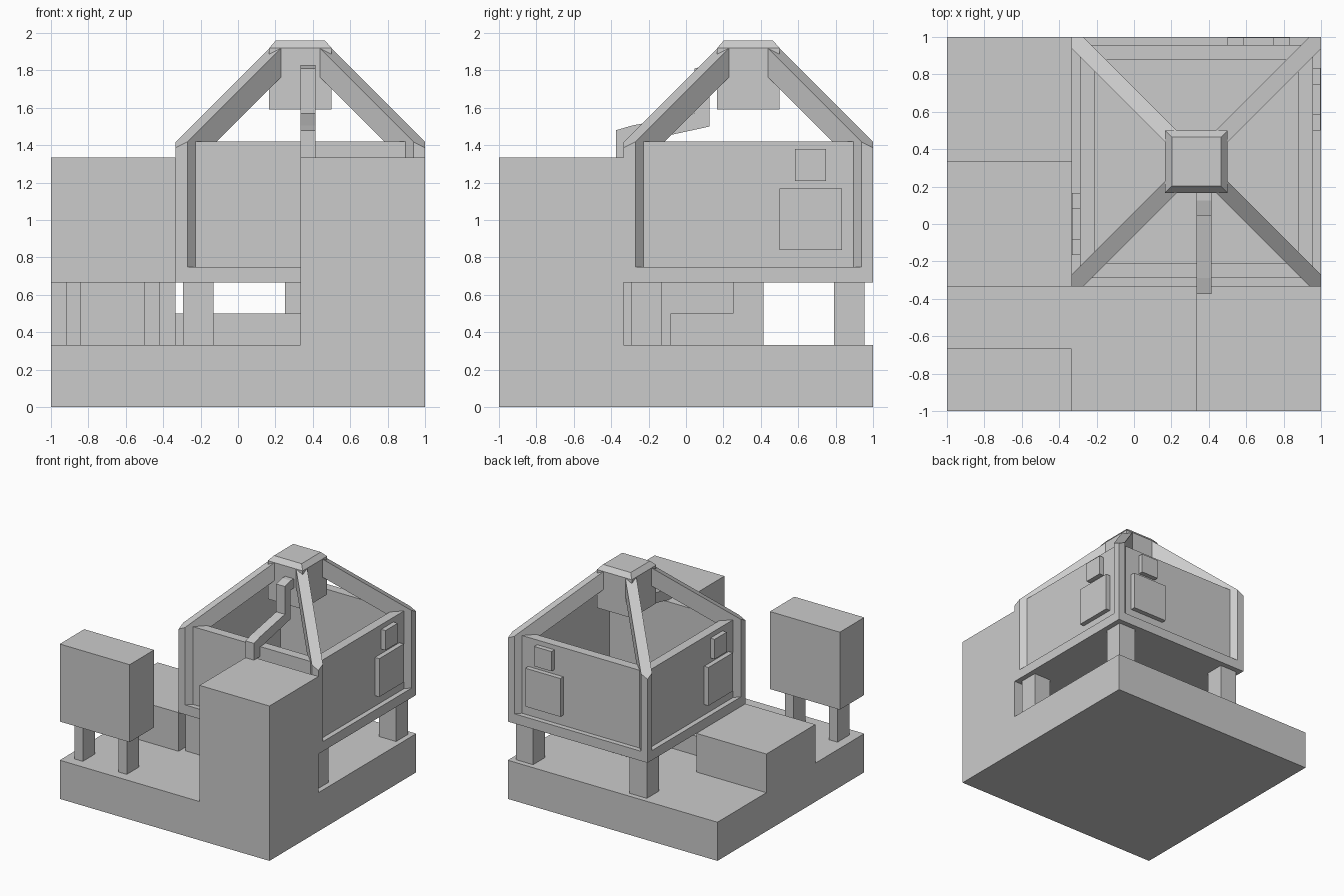
import bpy, bmesh

cube = bpy.data.objects.get("Cube")
if cube:
    bpy.data.objects.remove(cube, do_unlink=True)

grey = bpy.data.materials.new("plain_grey")
grey.use_nodes = True
colour = (0.6, 0.6, 0.6, 1)
grey.diffuse_color = colour
grey.node_tree.nodes["Principled BSDF"].inputs["Base Color"].default_value = colour


def loft(name, rings):
    """Join matching rings of points and close both ends."""
    bm = bmesh.new()
    loops = [[bm.verts.new(p) for p in ring] for ring in rings]
    count = len(loops[0])
    for a, b in zip(loops, loops[1:]):
        for i in range(count):
            j = (i + 1) % count
            bm.faces.new((a[i], a[j], b[j], b[i]))
    bm.faces.new(loops[0])
    bm.faces.new(loops[-1])
    bmesh.ops.recalc_face_normals(bm, faces=bm.faces)
    mesh = bpy.data.meshes.new(name)
    bm.to_mesh(mesh)
    bm.free()
    mesh.materials.append(grey)
    obj = bpy.data.objects.new(name, mesh)
    bpy.context.collection.objects.link(obj)
    return obj


def square(x, y, z):
    return [(x[0], y[0], z), (x[1], y[0], z), (x[1], y[1], z), (x[0], y[1], z)]


def box(name, x, y, z):
    return loft(name, [square(x, y, h) for h in z])


T = 1 / 3          # grid cell, also the cabin centre
LOW, HIGH, WALL_TOP = 0.75, 1.335, 1.42

# Ground slab and the solid blocks standing on it
box("base", (-1, 1), (-1, 1), (0, T))
box("tall_block", (T, 1), (-1, -T), (T, HIGH))
box("low_block", (-1, -T), (-T, T), (T, 2 * T))

# Raised tank on two legs
box("tank", (-1, -T), (-1, -2 * T), (2 * T, HIGH))
for i, x in enumerate((-0.88, -0.46)):
    box(f"tank_leg_{i}", (x - 0.04, x + 0.04), (-0.915, -0.75), (T, 2 * T))

# Cabin floor, legs and the duct underneath
box("cabin_floor", (-T, 1), (-T, 1), (2 * T, LOW))
ends = ((-0.295, -0.13), (0.79, 0.955))
for i, x in enumerate(ends):
    for j, y in enumerate(ends):
        box(f"cabin_leg_{i}{j}", x, y, (T, 2 * T))
mid = (0.25, 0.415)
box("duct_column", mid, mid, (T, 2 * T))
box("duct_from_block", (-T, mid[1]), (-0.083, 0.083), (T, 0.5))
box("duct_to_column", mid, (0.083, mid[0]), (T, 0.5))

# Open-topped cabin walls
outer, inner = (-0.29, 0.957), (-0.21, 0.877)
heights = (LOW, WALL_TOP)
box("front_wall", outer, (outer[0], inner[0]), heights)
box("back_wall", outer, (inner[1], outer[1]), heights)
box("right_wall", (outer[0], inner[0]), inner, heights)
box("left_wall", (inner[1], outer[1]), inner, heights)

# Raised wall panels, one large and one small on three sides
for size, half, z in (("large", 0.167, (0.84, 1.17)), ("small", 0.083, (1.21, 1.38))):
    far = (2 * T - half, 2 * T + half)
    box(f"left_{size}_panel", (outer[1], 0.998), far, z)
    box(f"back_{size}_panel", far, (outer[1], 0.998), z)
    box(f"right_{size}_panel", (-0.331, outer[0]), (-half, half), z)

# Corner posts that bend into diagonal rafters, with a pointed outer edge
for sx in (-1, 1):
    for sy in (-1, 1):
        rings = []
        for s in (-0.031, 0, 0.031):
            d0 = abs(s)
            profile = [(d0, 0.67), (d0, 1.387 + d0), (0.55, 1.937),
                       (0.55, 1.782), (0.1, 1.332), (0.1, 0.67)]
            rings.append([(T + sx * (2 * T - d - s), T + sy * (2 * T - d + s), z)
                          for d, z in profile])
        loft(f"post_and_rafter_{'right' if sx < 0 else 'left'}_{'front' if sy < 0 else 'back'}", rings)

# Hub block and bevelled cap at the peak
hub, top = (0.167, 0.5), (0.202, 0.465)
loft("hub_and_cap", [square(hub, hub, 1.59), square(hub, hub, 1.92),
                     square(top, top, 1.96)])

# Bent duct from the tall block up to the hub
path = [(-0.375, 1.335), (-0.375, 1.48), (-0.29, 1.505), (0.045, 1.57),
        (0.045, 1.81), (0.125, 1.83), (0.18, 1.83), (0.18, 1.75),
        (0.125, 1.75), (0.125, 1.5), (-0.29, 1.41), (-0.29, 1.335)]
loft("bent_duct", [[(x, y, z) for y, z in path] for x in (T, 0.415)])
